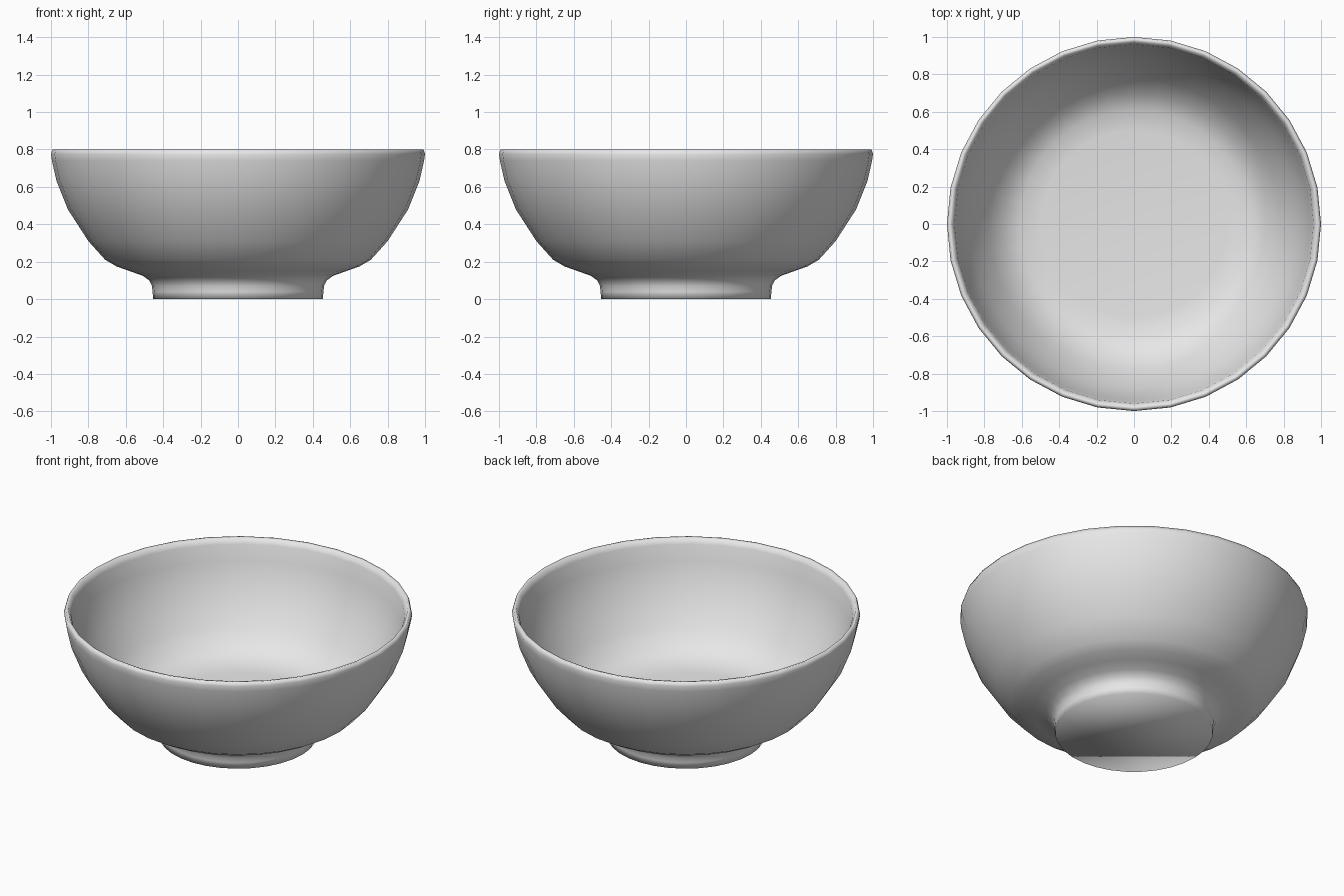
import bpy
import bmesh
from math import tau

cube = bpy.data.objects.get("Cube")
if cube:
    bpy.data.objects.remove(cube)

SEGMENTS = 32

# Glaze colour
glaze = bpy.data.materials.new("grey_ceramic")
glaze.use_nodes = True
glaze.diffuse_color = (0.8, 0.8, 0.8, 1)
glaze.node_tree.nodes["Principled BSDF"].inputs["Base Color"].default_value = glaze.diffuse_color

# Profile as (radius, height): foot, outer wall, rim, inner wall, floor
foot = [(0.453, 0.0), (0.457, 0.04), (0.46, 0.07), (0.475, 0.1), (0.51, 0.125)]
outer = [(0.58, 0.15), (0.65, 0.175), (0.71, 0.21), (0.8, 0.31),
         (0.91, 0.48), (0.97, 0.63), (0.995, 0.74)]
rim = [(1.0, 0.775), (0.992, 0.8), (0.975, 0.797), (0.96, 0.765)]
inner = [(0.945, 0.67), (0.88, 0.485), (0.78, 0.32),
         (0.7, 0.225), (0.61, 0.18), (0.5, 0.168), (0.0, 0.165)]

# Turn the profile around the upright axis
bm = bmesh.new()
verts = [bm.verts.new((r, 0, z)) for r, z in foot + outer + rim + inner]
edges = [bm.edges.new(pair) for pair in zip(verts, verts[1:])]
bmesh.ops.spin(bm, geom=verts + edges, cent=(0, 0, 0), axis=(0, 0, 1),
               angle=tau, steps=SEGMENTS)
bmesh.ops.remove_doubles(bm, verts=bm.verts[:], dist=0.0005)

# Close the underside of the foot with one flat face
open_ring = [e for e in bm.edges if e.is_boundary]
bmesh.ops.holes_fill(bm, edges=open_ring, sides=0)
bmesh.ops.recalc_face_normals(bm, faces=bm.faces[:])
for face in bm.faces:
    face.smooth = True

mesh = bpy.data.meshes.new("bowl")
bm.to_mesh(mesh)
bm.free()
mesh.materials.append(glaze)
bowl = bpy.data.objects.new("bowl", mesh)
bpy.context.collection.objects.link(bowl)
